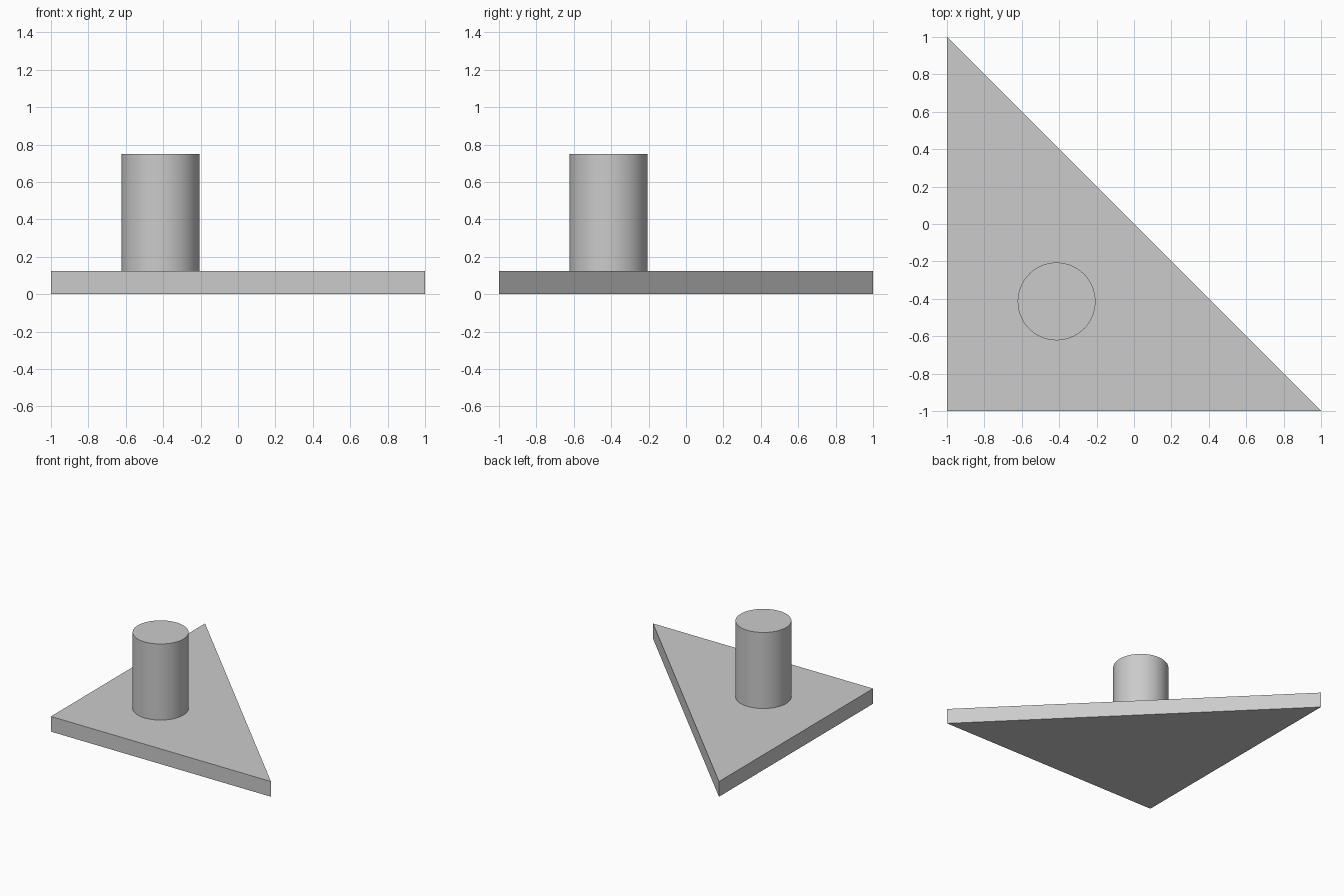
import bpy
import bmesh
import math

cube = bpy.data.objects.get("Cube")
if cube:
    bpy.data.objects.remove(cube, do_unlink=True)

grey = bpy.data.materials.new("light_grey")
grey.use_nodes = True
colour = (0.6, 0.6, 0.6, 1)
grey.diffuse_color = colour
grey.node_tree.nodes["Principled BSDF"].inputs["Base Color"].default_value = colour


def extrude_profile(name, points, bottom, top):
    """Make a solid prism from a counter-clockwise outline."""
    bm = bmesh.new()
    face = bm.faces.new([bm.verts.new((x, y, bottom)) for x, y in points])
    moved = bmesh.ops.extrude_face_region(bm, geom=[face], use_keep_orig=True)["geom"]
    verts = [v for v in moved if isinstance(v, bmesh.types.BMVert)]
    bmesh.ops.translate(bm, verts=verts, vec=(0, 0, top - bottom))
    bmesh.ops.recalc_face_normals(bm, faces=bm.faces)
    mesh = bpy.data.meshes.new(name)
    bm.to_mesh(mesh)
    bm.free()
    mesh.materials.append(grey)
    obj = bpy.data.objects.new(name, mesh)
    bpy.context.collection.objects.link(obj)
    return obj


# Right-angled triangular base plate
base_height = 0.125
extrude_profile("base_plate", [(-1, -1), (1, -1), (-1, 1)], 0, base_height)

# Round post, centred on the triangle's inscribed circle
centre, radius, sides = -0.414, 0.208, 64
circle = [(centre + radius * math.cos(math.tau * i / sides),
           centre + radius * math.sin(math.tau * i / sides)) for i in range(sides)]
post = extrude_profile("post", circle, base_height, 0.75)

# Smooth the post wall while keeping its rims sharp
bpy.ops.object.select_all(action='DESELECT')
post.select_set(True)
bpy.context.view_layer.objects.active = post
bpy.ops.object.shade_smooth_by_angle(angle=math.radians(30))
